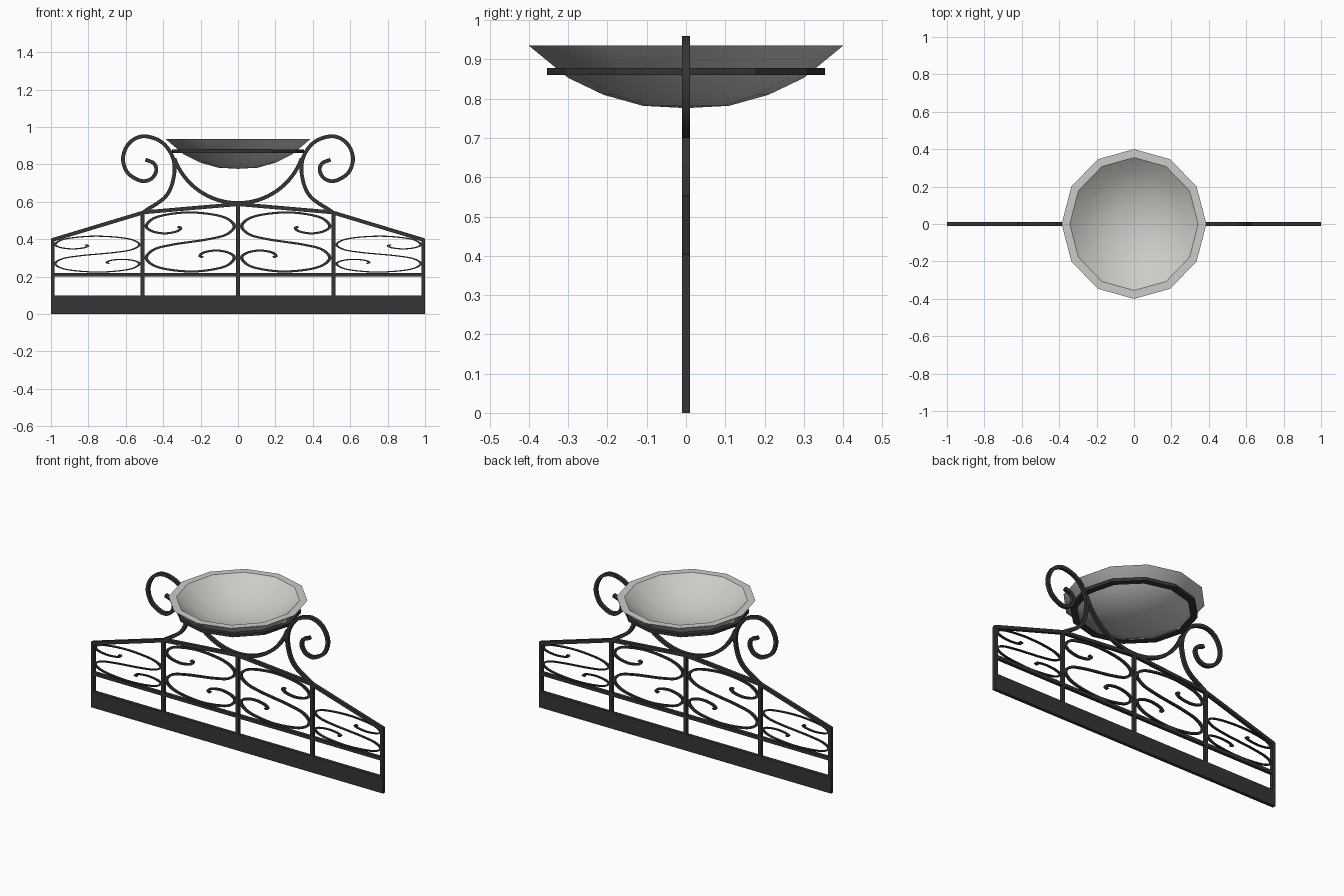
import bpy, bmesh, math
from mathutils import Vector

if "Cube" in bpy.data.objects:
    bpy.data.objects.remove(bpy.data.objects["Cube"])


def material(name, c):
    m = bpy.data.materials.new(name)
    m.diffuse_color = (*c, 1)
    m.use_nodes = True
    m.node_tree.nodes["Principled BSDF"].inputs["Base Color"].default_value = m.diffuse_color
    return m


IRON = material("dark iron", (0.035, 0.035, 0.035))
STONE = material("pale stone", (0.60, 0.60, 0.57))


def finish(name, bm, mat, smooth=None):
    bmesh.ops.recalc_face_normals(bm, faces=bm.faces)
    me = bpy.data.meshes.new(name)
    bm.to_mesh(me)
    bm.free()
    me.materials.append(mat)
    ob = bpy.data.objects.new(name, me)
    bpy.context.collection.objects.link(ob)
    if smooth:
        bpy.ops.object.select_all(action='DESELECT')
        ob.select_set(True)
        bpy.context.view_layer.objects.active = ob
        bpy.ops.object.shade_smooth_by_angle(angle=math.radians(smooth))
    return ob


def catmull(pts, n=7):
    p = [Vector(q) for q in pts]
    p = [2 * p[0] - p[1]] + p + [2 * p[-1] - p[-2]]
    out = []
    for i in range(1, len(p) - 2):
        a, b, c, d = p[i - 1:i + 3]
        for k in range(n):
            t = k / n
            out.append(0.5 * (2 * b + (c - a) * t + (2 * a - 5 * b + 4 * c - d) * t * t
                              + (3 * b - a - 3 * c + d) * t ** 3))
    return out + [p[-2]]


def ribbon(name, pts, wx, wz, depth, smooth=40):
    """Flat bar following pts in the xz plane; wx and wz are stroke widths along x and z."""
    bm = bmesh.new()
    rings = []
    for i, p in enumerate(pts):
        t = (pts[min(i + 1, len(pts) - 1)] - pts[max(i - 1, 0)])
        t = Vector((t.x / wx, t.y / wz)).normalized()
        n = Vector((-t.y * wx, t.x * wz)) / 2
        rings.append([bm.verts.new((q.x, y, q.y)) for q, y in
                      ((p + n, -depth), (p - n, -depth), (p - n, depth), (p + n, depth))])
    for a, b in zip(rings, rings[1:]):
        for k in range(4):
            bm.faces.new((a[k], a[(k + 1) % 4], b[(k + 1) % 4], b[k]))
    bm.faces.new(rings[0])
    bm.faces.new(rings[-1])
    return finish(name, bm, IRON, smooth)


def bar(name, x0, z0, x1, z1, w=0.02, depth=0.01):
    return ribbon(name, [Vector((x0, z0)), Vector((x1, z1))], w, w, depth, None)


def lathe(name, profile, mat, rx, closed=False, n=12, smooth=None):
    """Revolve (radius, z) points with n sides; rx squeezes the x axis."""
    bm = bmesh.new()
    cols = []
    for r, z in profile:
        if r == 0:
            cols.append([bm.verts.new((0, 0, z))] * n)
        else:
            cols.append([bm.verts.new((rx * r * math.cos(2 * math.pi * k / n),
                                       r * math.sin(2 * math.pi * k / n), z)) for k in range(n)])
    pairs = list(zip(cols, cols[1:])) + ([(cols[-1], cols[0])] if closed else [])
    for a, b in pairs:
        for k in range(n):
            j = (k + 1) % n
            bm.faces.new(list(dict.fromkeys((a[k], a[j], b[j], b[k]))))
    return finish(name, bm, mat, smooth)


# Frame: base plate, lower rail, centre post
bar("base_plate", -1, 0.05, 1, 0.05, 0.10)
bar("lower_rail", -1, 0.21, 1, 0.21)
bar("centre_post", 0, 0.09, 0, 0.59)

# Half S-scroll in a unit panel; the other half is its point reflection
half = [(-0.29, 0.52), (-0.22, 0.47), (-0.32, 0.35), (-0.6, 0.29), (-0.88, 0.37), (-1, 0.56),
        (-0.75, 0.85), (-0.05, 1), (0.7, 0.87), (1, 0.56), (0.82, 0.25), (0.4, 0.09)]
s_path = catmull(half + [(0, 0)] + [(-u, -v) for u, v in reversed(half)])

# Large volute (left side)
volute = catmull([(-0.495, 0.825), (-0.45, 0.805), (-0.437, 0.765), (-0.465, 0.722), (-0.52, 0.712),
                  (-0.59, 0.755), (-0.615, 0.835), (-0.58, 0.915), (-0.505, 0.95), (-0.41, 0.92),
                  (-0.35, 0.84), (-0.342, 0.74), (-0.385, 0.63), (-0.505, 0.545)])

for sx, side in ((-1, "left"), (1, "right")):
    # Posts and sloping top rails
    bar(side + "_end_post", sx * 0.99, 0.09, sx * 0.99, 0.40)
    bar(side + "_inner_post", sx * 0.51, 0.09, sx * 0.51, 0.545)
    bar(side + "_outer_top_rail", sx * 0.995, 0.395, sx * 0.505, 0.543)
    bar(side + "_inner_top_rail", sx * 0.51, 0.543, 0, 0.587)
    # Panel scrolls
    for nm, cx, cz, hx, hz, wx, wz in (("inner", 0.255, 0.385, 0.235, 0.158, 0.018, 0.011),
                                       ("outer", 0.752, 0.32, 0.225, 0.096, 0.014, 0.006)):
        ribbon(f"{side}_{nm}_scroll",
               [Vector((sx * (cx - 0) + -sx * hx * p.x, cz + hz * p.y)) for p in s_path],
               wx, wz, 0.007)
    ribbon(side + "_volute", [Vector((-sx * p.x, p.y)) for p in volute], 0.02, 0.02, 0.01)

# Arc under the bowl
R = 0.362
a0 = math.asin(0.34 / R)
ribbon("cradle_arc", [Vector((R * math.sin(a), 0.955 - R * math.cos(a)))
                      for a in [a0 * (i / 16 - 1) for i in range(33)]], 0.02, 0.02, 0.01)

# Bowl and its supporting ring
lathe("bowl", [(0, 0.776), (0.11, 0.782), (0.21, 0.81), (0.30, 0.853), (0.40, 0.935),
               (0.355, 0.935), (0.28, 0.875), (0.19, 0.832), (0.10, 0.807), (0, 0.80)],
      STONE, 0.967 * 1.0, smooth=35)
lathe("bowl_ring", [(0.354, 0.86), (0.354, 0.878), (0.325, 0.878), (0.315, 0.86)],
      IRON, 1.0, closed=True)
